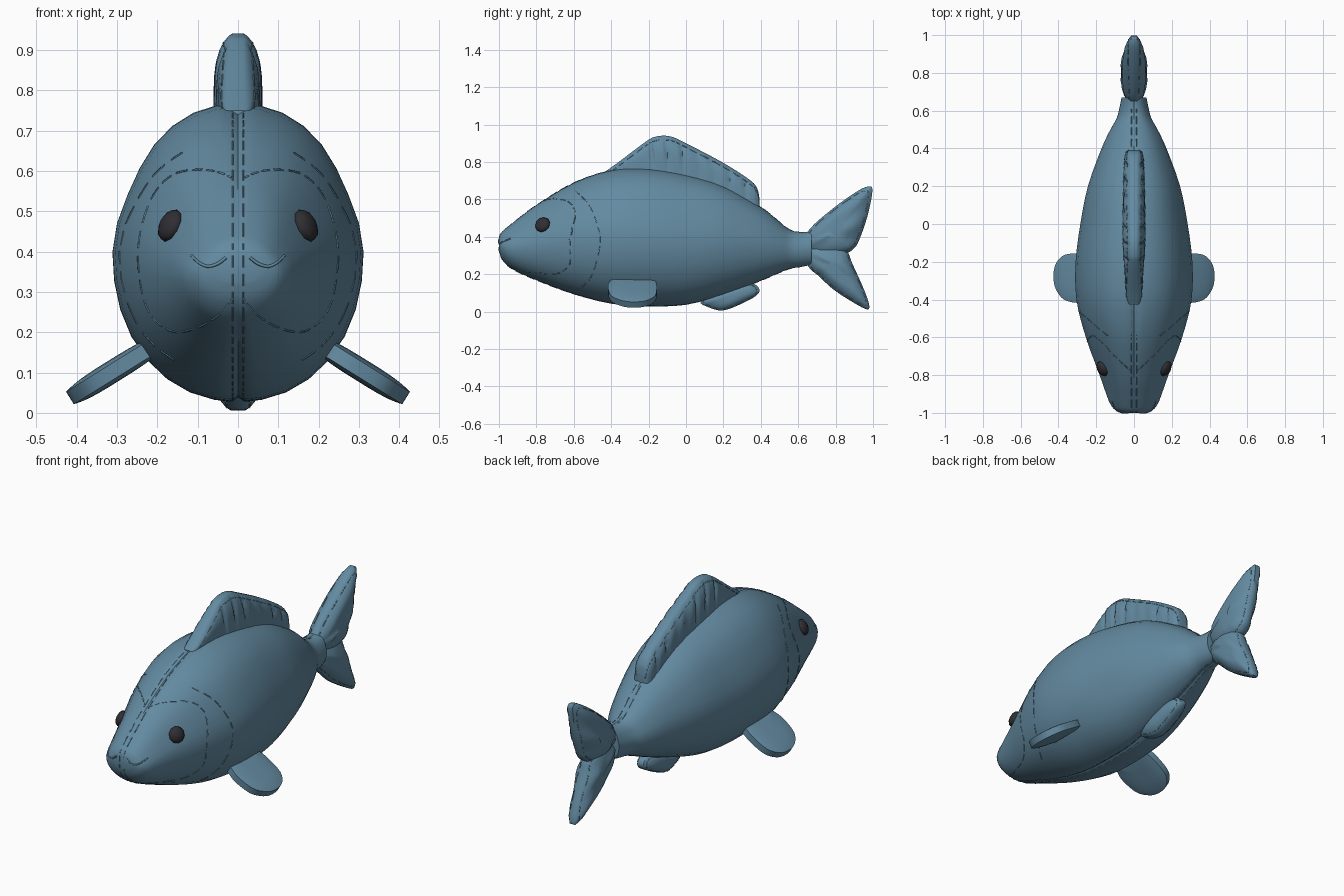
import bpy, bmesh, math
from mathutils import Vector
from mathutils.bvhtree import BVHTree

if "Cube" in bpy.data.objects:
    bpy.data.objects.remove(bpy.data.objects["Cube"])


def material(name, color):
    m = bpy.data.materials.new(name)
    m.diffuse_color = (*color, 1)
    m.use_nodes = True
    m.node_tree.nodes["Principled BSDF"].inputs["Base Color"].default_value = m.diffuse_color
    return m


BLUE = material("slate_blue_fabric", (0.125, 0.255, 0.355))
DARK = material("dark_eye", (0.028, 0.028, 0.034))


def smooth_path(pts, sub, closed=False):
    """Catmull-Rom interpolation of tuples of any size."""
    n, out = len(pts), []
    for i in range(n if closed else n - 1):
        idx = [i - 1, i, i + 1, i + 2]
        idx = [j % n if closed else min(max(j, 0), n - 1) for j in idx]
        a, b, c, d = (pts[j] for j in idx)
        for k in range(sub):
            t = k / sub
            out.append(tuple(0.5 * (2 * q + (r - p) * t + (2 * p - 5 * q + 4 * r - s) * t * t
                                    + (3 * q - p - 3 * r + s) * t ** 3)
                             for p, q, r, s in zip(a, b, c, d)))
    return out if closed else out + [tuple(pts[-1])]


def finish(bm, name, mat, angle=50):
    bmesh.ops.recalc_face_normals(bm, faces=bm.faces)
    me = bpy.data.meshes.new(name)
    bm.to_mesh(me)
    tree = BVHTree.FromBMesh(bm)
    bm.free()
    ob = bpy.data.objects.new(name, me)
    bpy.context.collection.objects.link(ob)
    me.materials.append(mat)
    bpy.ops.object.select_all(action='DESELECT')
    ob.select_set(True)
    bpy.context.view_layer.objects.active = ob
    bpy.ops.object.shade_smooth_by_angle(angle=math.radians(angle))
    return tree


def skin(name, rings, caps=True):
    """Skin closed rings of equal length and cap both ends."""
    bm = bmesh.new()
    loops = [[bm.verts.new(p) for p in r] for r in rings]
    n = len(loops[0])
    for a, b in zip(loops, loops[1:]):
        for i in range(n):
            j = (i + 1) % n
            bm.faces.new((a[i], a[j], b[j], b[i]))
    bm.faces.new(loops[0])
    bm.faces.new(loops[-1])
    return finish(bm, name, BLUE)


def make_body():
    # stations: y, belly z, back z, half width
    stations = [(-1.0, .325, .40, .06), (-.985, .283, .425, .1), (-.95, .242, .455, .127),
                (-.9, .212, .495, .147), (-.8, .168, .57, .182), (-.6, .093, .69, .255),
                (-.4, .042, .757, .305), (-.2, .028, .765, .309), (0, .036, .735, .284),
                (.2, .09, .675, .244), (.4, .165, .56, .172), (.5, .208, .48, .125),
                (.56, .23, .435, .092), (.62, .24, .425, .076), (.67, .25, .43, .066)]
    angles = [k * math.tau / 32 for k in range(32)]
    angles += [c + s * .06 for c in (math.pi / 2, math.pi * 1.5) for s in (-1, 1)]
    angles.sort()
    rings = []
    for y, lo, hi, w in smooth_path(stations, 3):
        head = max(0, min(1, (-.55 - y) / .25))
        ring = []
        for a in angles:
            c, s = math.cos(a), math.sin(a)
            r = (abs(c) ** 2.15 + abs(s) ** 2.15) ** (-1 / 2.15)
            if abs(c) < .01:          # sewn groove along back and belly
                r *= .97
            # egg-shaped section: shoulders and brow narrower than the flanks
            t = max(0, min(1, s / .55))
            narrow = (.08 * (1 - head) + .12 * head) * t * t * (3 - 2 * t)
            ring.append((w * r * c * (1 - narrow), y, (lo + hi) / 2 + (hi - lo) / 2 * r * s))
        rings.append(ring)
    return skin("body", rings)


def make_fin(name, outline, center, edge, thick, place, power=3.5, fold=None):
    """Stuffed fin: outline shrinks toward its center while it bulges."""
    path = smooth_path(outline, 4, True)
    rings = []
    for side in (1, -1):
        part = []
        for s in (1, .93, .84, .7, .5, .25):
            ring = []
            for a, b in path:
                a, b = center[0] + (a - center[0]) * s, center[1] + (b - center[1]) * s
                h = edge + (thick - edge) * (1 - s ** power)
                if fold and s < .95:
                    h *= fold(a, b)
                ring.append(place(a, b, side * h))
            part.append(ring)
        rings += part[::-1] if side == 1 else part
    return skin(name, rings)


def make_dorsal(rim, tree):
    """Ribbed fin lofted along the back; rim lists (y, z) of its top edge."""
    levels = (0, .3, .5, .65, .8, .9, .97, 1)
    rings = []
    for i, (y, top) in enumerate(rim):
        u = i / (len(rim) - 1)
        base = min(tree.ray_cast(Vector((.03, y, 2)), Vector((0, 0, -1)))[0].z, top) - .015
        thick = .022 + .039 * math.sin(math.pi * u) ** .6
        half = []
        for v in levels:
            rib = .27 * max(0, math.cos((y + .03 * v) * 75)) ** 3 * math.sin(math.pi * v ** 1.5)
            rib *= 1 if -.25 < y < .34 else 0
            h = .018 + (thick - .018) * (1 - v ** 5)
            half.append((h * (1 - rib) * (.8 if v == 1 else 1), y, base + (top - base) * v))
        rings.append(half + [(-x, y, z) for x, y, z in reversed(half)])
    return skin("dorsal_fin", rings)


def stitches(name, tree, lines, radius=.003, dash=True):
    """Thread laid on a surface; lines are (ray origins, ray direction)."""
    cu = bpy.data.curves.new(name, 'CURVE')
    cu.dimensions = '3D'
    cu.bevel_depth = radius
    cu.bevel_resolution = 0
    cu.use_fill_caps = True
    for origins, direction in lines:
        hits = [tree.ray_cast(Vector(o), Vector(direction))[0] for o in origins]
        step = 3 if dash else len(hits)
        for i in range(0, len(hits), step):
            seg = [h for h in hits[i:i + step] if h is not None]
            if len(seg) < 2:
                continue
            sp = cu.splines.new('POLY')
            sp.points.add(len(seg) - 1)
            for p, h in zip(sp.points, seg):
                p.co = (*h, 1)
    cu.materials.append(BLUE)
    bpy.context.collection.objects.link(bpy.data.objects.new(name, cu))


def upright(a, b, h):
    return (h, a, b)


body = make_body()

# Gill seams: the front one rings each cheek, the back one is an arc on the side
cheek = smooth_path([(.015, .583), (.05, .597), (.1, .603), (.165, .588), (.215, .53),
                     (.245, .43), (.243, .33), (.22, .25), (.165, .203), (.1, .212),
                     (.045, .245), (.012, .285)], 5)
gill = smooth_path([(-.59, .645), (-.52, .57), (-.47, .45), (-.462, .35), (-.5, .2),
                    (-.56, .125)], 6)
stitches("gill_seams", body,
         [([(s * x, -2, z) for x, z in cheek], (0, 1, 0)) for s in (1, -1)]
         + [([(s, y, z) for y, z in gill], (-s, 0, 0)) for s in (1, -1)])

# Double seam along the back, nose and belly
run = [-.97 + i * .02 for i in range(80)]
nose = [.27 + i * .015 for i in range(11)]
stitches("centre_seams", body,
         [([(s * .013, y, 2 * d) for y in run], (0, 0, -d)) for s in (1, -1) for d in (1, -1)]
         + [([(s * .013, -2, z) for z in nose], (0, 1, 0)) for s in (1, -1)], .0022)

# Mouth creases
mouth = smooth_path([(.03, .385), (.05, .37), (.075, .363), (.098, .373), (.115, .39)], 3)
stitches("mouth_creases", body, [([(s * x, -2, z) for x, z in mouth], (0, 1, 0))
                                 for s in (1, -1)], .004, False)

# Eyes: flattened beads facing outward
for s, side in ((1, "right"), (-1, "left")):
    spot, normal = body.ray_cast(Vector((s, -.765, .463)), Vector((-s, 0, 0)))[:2]
    bm = bmesh.new()
    bmesh.ops.create_uvsphere(bm, u_segments=10, v_segments=6, radius=.043)
    bmesh.ops.scale(bm, vec=(1, 1, .55), verts=bm.verts)
    turn = normal.to_track_quat('Z', 'Y').to_matrix()
    bmesh.ops.rotate(bm, matrix=turn, verts=bm.verts)
    bmesh.ops.translate(bm, vec=spot + normal * .004, verts=bm.verts)
    finish(bm, side + "_eye", DARK)

# Dorsal fin
rim = smooth_path([(-.43, .75), (-.36, .80), (-.22, .905), (-.16, .936), (-.08, .936),
                   (.02, .89), (.2, .795), (.34, .705), (.38, .66), (.392, .61)], 9)
dorsal = make_dorsal(rim, body)
stitches("dorsal_stitching", dorsal,
         [([(s, y, z - .022) for y, z in rim], (-s, 0, 0)) for s in (1, -1)], .0025)


# Tail lobes with folds fanning from the root, and the anal fin
def fan(a, b):
    return 1 + .1 * math.cos(math.atan2(b - .34, a - .6) * 17)


tail_up = [(.63, .35), (.66, .44), (.79, .555), (.91, .64), (.97, .668), (.997, .65),
           (.97, .51), (.925, .38), (.895, .335), (.85, .31), (.74, .29)]
tail_low = [(.63, .33), (.74, .37), (.85, .335), (.89, .255), (.955, .11), (.98, .03),
            (.96, .014), (.86, .07), (.78, .125), (.71, .19), (.655, .24)]
anal = [(.08, .055), (.12, .024), (.19, .006), (.27, .03), (.375, .085), (.39, .125),
        (.34, .15), (.2, .115)]
for name, outline, center, edge, thick, power, fold in (
        ("upper_tail_lobe", tail_up, (.80, .43), .015, .066, 3, fan),
        ("lower_tail_lobe", tail_low, (.81, .24), .015, .064, 3, fan),
        ("anal_fin", anal, (.24, .08), .018, .052, 3.5, None)):
    tree = make_fin(name, outline, center, edge, thick, upright, power, fold)
    inset = [(center[0] + (y - center[0]) * .9, center[1] + (z - center[1]) * .9)
             for y, z in smooth_path(outline, 5, True)]
    stitches(name + "_stitching", tree,
             [([(s, y, z) for y, z in inset], (-s, 0, 0)) for s in (1, -1)], .0025)

# Pectoral fins slope outward and down; outline is (distance out, y)
pectoral = [(0, -.385), (.04, -.405), (.1, -.418), (.19, -.40), (.24, -.345), (.255, -.285),
            (.243, -.215), (.19, -.165), (.1, -.156), (.04, -.165), (0, -.19)]
for s, side in ((1, "right"), (-1, "left")):
    make_fin(side + "_pectoral_fin", pectoral, (.13, -.285), .018, .028,
             lambda u, y, h: (s * (.2 + .85 * u + .53 * h), y, .172 - .53 * u + .85 * h))
